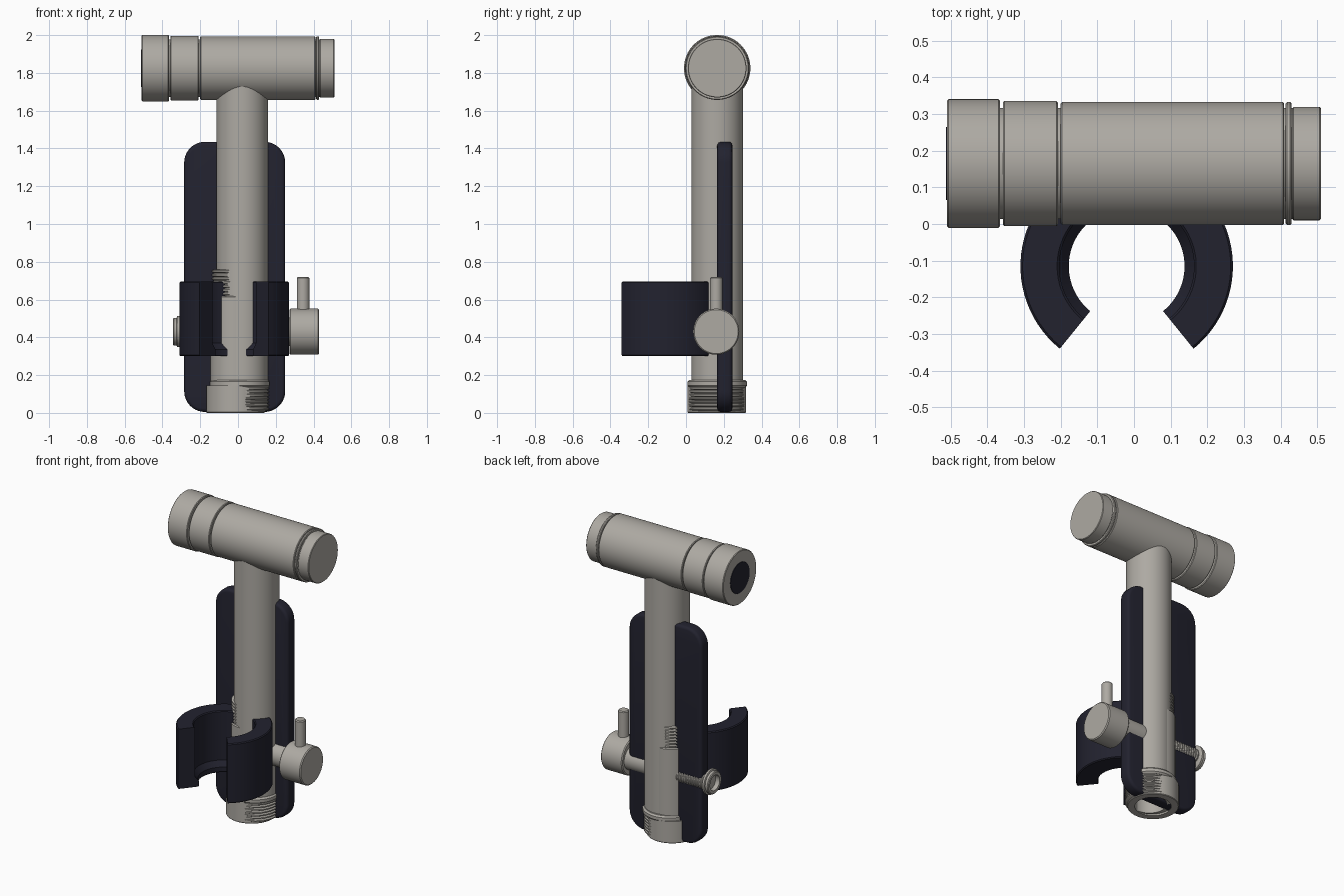
import bpy, bmesh, math
from mathutils import Matrix, Vector

if "Cube" in bpy.data.objects:
    bpy.data.objects.remove(bpy.data.objects["Cube"])


def material(name, rgb):
    m = bpy.data.materials.new(name)
    m.diffuse_color = (*rgb, 1)
    m.use_nodes = True
    m.node_tree.nodes["Principled BSDF"].inputs["Base Color"].default_value = m.diffuse_color
    return m


metal = material("brushed metal", (0.42, 0.40, 0.365))
dark = material("dark plastic", (0.016, 0.016, 0.028))


def finish(name, bm, mat):
    bmesh.ops.remove_doubles(bm, verts=bm.verts, dist=1e-5)
    bmesh.ops.recalc_face_normals(bm, faces=bm.faces)
    mesh = bpy.data.meshes.new(name)
    bm.to_mesh(mesh)
    bm.free()
    mesh.materials.append(mat)
    ob = bpy.data.objects.new(name, mesh)
    bpy.context.collection.objects.link(ob)
    bpy.ops.object.select_all(action='DESELECT')
    ob.select_set(True)
    bpy.context.view_layer.objects.active = ob
    bpy.ops.object.shade_smooth_by_angle(angle=math.radians(35))
    return ob


def lathe(name, profile, origin, mat=metal, axis='Z', closed=False, arc=None, n=64):
    """Turn (radius, height) points about an axis; arc gives start and end in degrees."""
    bm = bmesh.new()
    a0, a1 = (math.radians(a) for a in (arc or (0, 360)))
    rot = Matrix.Rotation(math.pi / 2, 4, 'Y') if axis == 'X' else Matrix()
    rings = []
    for i in range(n + 1):
        a = a0 + (a1 - a0) * i / n
        rings.append([bm.verts.new(rot @ Vector((r * math.cos(a), r * math.sin(a), h)) + Vector(origin))
                      for r, h in profile])
    count = len(profile)
    for p, q in zip(rings, rings[1:]):
        for j in range(count if closed else count - 1):
            k = (j + 1) % count
            bm.faces.new((p[j], q[j], q[k], p[k]))
    if arc:
        bm.faces.new(rings[0])
        bm.faces.new(rings[-1])
    # drop the zero-area faces on the axis
    bmesh.ops.dissolve_degenerate(bm, dist=1e-6, edges=bm.edges)
    return finish(name, bm, mat)


def rod(name, r, h0, h1, origin, axis='Z', mat=metal, c=0.006):
    """Solid cylinder with a small chamfer on both rims."""
    return lathe(name, [(0, h0), (r - c, h0), (r, h0 + c), (r, h1 - c), (r - c, h1), (0, h1)],
                 origin, mat, axis)


def thread(r, h0, h1, turns, depth=0.01):
    """Ridged outline for threads."""
    step = (h1 - h0) / turns
    pts = []
    for i in range(turns):
        z = h0 + i * step
        pts += [(r - depth, z), (r, z + step * 0.3), (r, z + step * 0.7)]
    return pts + [(r - depth, h1)]


Y = 0.165

# Spray head: cap, ring, body and end piece separated by grooves
head = [(0, -0.51)]
for x0, x1, r in ((-0.51, -0.366, 0.176), (-0.358, -0.208, 0.171), (-0.2, 0.41, 0.168),
                  (0.414, 0.43, 0.168), (0.432, 0.51, 0.155)):
    c = 0.004
    head += [(0.152, x0), (r - c, x0), (r, x0 + c), (r, x1 - c), (r - c, x1), (0.152, x1)]
head.append((0, 0.51))
lathe("spray_head", head, (0, Y, 1.825), axis='X')
rod("spray_opening", 0.1, -0.513, -0.509, (0, Y, 1.825), 'X', dark, 0.0005)

# Upright handle
rod("handle_tube", 0.137, 0.13, 1.78, (0.022, Y, 0))

# Offset sleeve on the left, with threads above it
rod("hose_sleeve", 0.133, 0.15, 0.62, (-0.012, Y, 0))
lathe("sleeve_thread", [(0, 0.6)] + thread(0.125, 0.6, 0.76, 8) + [(0, 0.76)], (-0.012, Y, 0))

# Hollow base: collar, nut and threaded outlet
rod("base_collar", 0.158, 0.135, 0.175, (0.01, Y, 0), c=0.01)
lathe("base_nut", [(0.11, 0), (0.152, 0), (0.155, 0.004), (0.155, 0.145), (0.11, 0.145)],
      (-0.013, 0.162, 0), closed=True)
lathe("base_thread", [(0.105, 0.005)] + thread(0.148, 0.012, 0.14, 7) + [(0.105, 0.14)],
      (0.015, 0.162, 0), closed=True)

# Back plate with rounded corners
bm = bmesh.new()
x0, x1, z0, z1, rc = -0.285, 0.25, 0.005, 1.435, 0.11
outline = []
for cx, cz, start in ((x1 - rc, z1 - rc, 0), (x0 + rc, z1 - rc, 90),
                      (x0 + rc, z0 + rc, 180), (x1 - rc, z0 + rc, 270)):
    for i in range(11):
        a = math.radians(start + 9 * i)
        outline.append(bm.verts.new((cx + rc * math.cos(a), 0.165, cz + rc * math.sin(a))))
face = bm.faces.new(outline)
ext = bmesh.ops.extrude_face_region(bm, geom=[face])
bmesh.ops.translate(bm, vec=(0, 0.08, 0), verts=[v for v in ext['geom'] if isinstance(v, bmesh.types.BMVert)])
rims = [e for e in bm.edges if abs(e.verts[0].co.y - e.verts[1].co.y) < 1e-6]
bmesh.ops.bevel(bm, geom=rims, offset=0.018, segments=3, profile=0.5, affect='EDGES')
finish("back_plate", bm, dark)

# C-shaped holder with an inner lip at its foot
lathe("holder_clip", [(0.162, 0.3), (0.284, 0.3), (0.29, 0.306), (0.29, 0.69), (0.284, 0.696),
                      (0.19, 0.696), (0.184, 0.69), (0.184, 0.37), (0.158, 0.335), (0.158, 0.305)],
      (-0.02, -0.115, 0), dark, closed=True, arc=(-51, 231))

# Valve on the right with its lever
rod("valve_shaft", 0.075, 0.05, 0.29, (0, 0.185, 0.43), 'X')
rod("valve_knob", 0.122, 0.272, 0.43, (0, 0.16, 0.43), 'X')
rod("valve_lever", 0.033, 0.5, 0.72, (0.345, 0.16, 0))

# Threaded outlet on the left, with an open ring
lathe("outlet_pipe", [(0, -0.315)] + thread(0.048, -0.315, -0.1, 12, 0.005) + [(0, -0.1)],
      (0, 0.21, 0.43), axis='X')
lathe("outlet_ring", [(0, -0.315), (0.05, -0.315), (0.05, -0.345), (0.068, -0.345), (0.073, -0.34),
                      (0.073, -0.325), (0.082, -0.322), (0.082, -0.308), (0.07, -0.3), (0, -0.3)],
      (0, 0.19, 0.43), axis='X')
